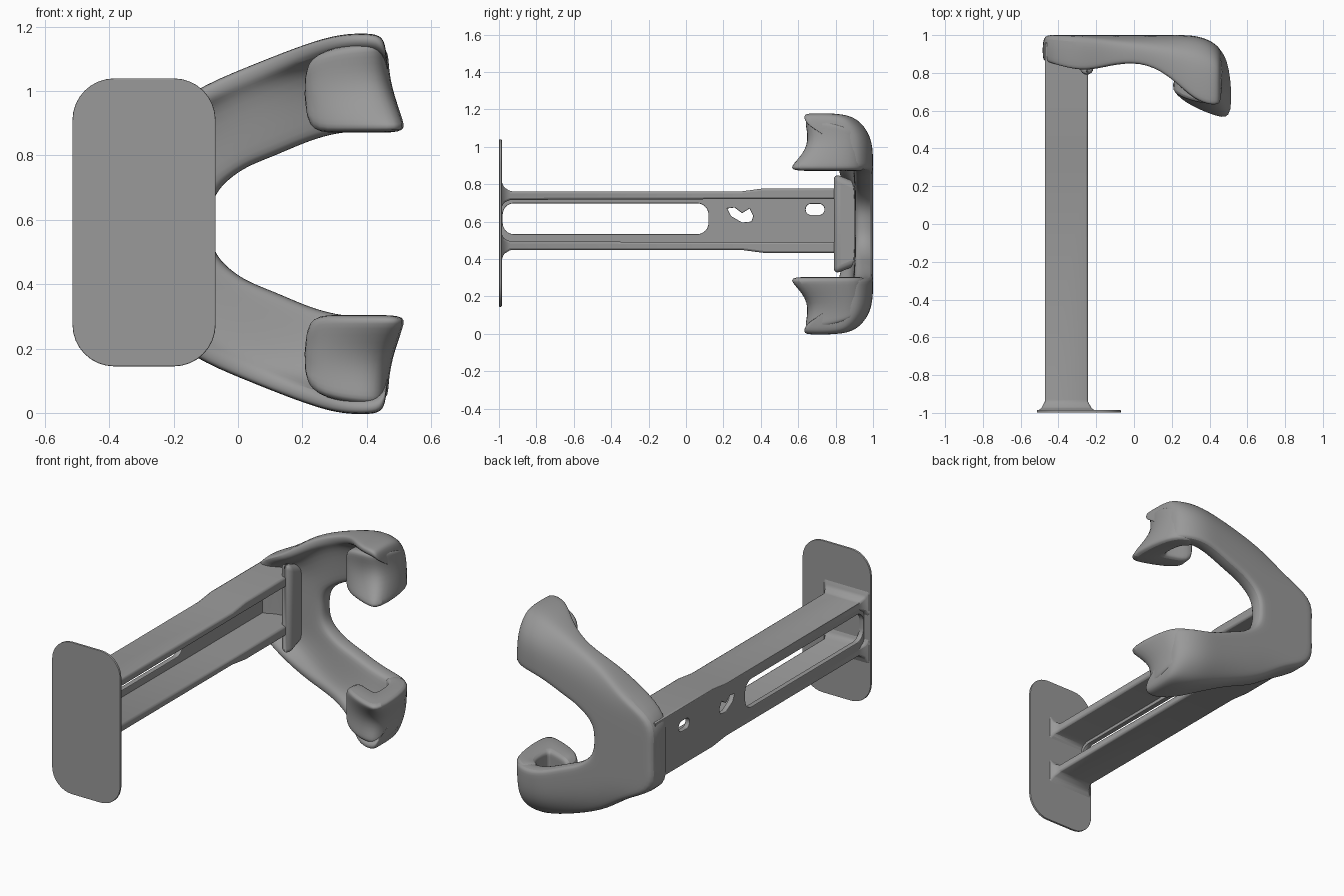
import bpy, bmesh, math
from mathutils import Vector

if "Cube" in bpy.data.objects:
    bpy.data.objects.remove(bpy.data.objects["Cube"])

C = 0.5875  # height of the mirror plane
GREY = bpy.data.materials.new("grey")
GREY.diffuse_color = (0.32, 0.32, 0.32, 1)
GREY.use_nodes = True
GREY.node_tree.nodes["Principled BSDF"].inputs["Base Color"].default_value = GREY.diffuse_color


def finish(ob, angle=40):
    ob.data.materials.clear()
    ob.data.materials.append(GREY)
    bpy.ops.object.select_all(action='DESELECT')
    ob.select_set(True)
    bpy.context.view_layer.objects.active = ob
    bpy.ops.object.shade_smooth_by_angle(angle=math.radians(angle))


def mesh_object(name, verts, faces):
    me = bpy.data.meshes.new(name)
    me.from_pydata(verts, [], faces)
    bm = bmesh.new()
    bm.from_mesh(me)
    bmesh.ops.recalc_face_normals(bm, faces=bm.faces)
    bm.to_mesh(me)
    bm.free()
    ob = bpy.data.objects.new(name, me)
    bpy.context.collection.objects.link(ob)
    ob.location.z = C
    return ob


def mirror_z(ob):
    m = ob.modifiers.new("mirror", 'MIRROR')
    m.use_axis = (False, False, True)
    m.use_clip = True
    m.merge_threshold = 0.002


def loft(name, rings, cap_start):
    # skin closed rings, mirror top to bottom, then smooth
    n = len(rings[0])
    verts = [(x, y, z - C) for r in rings for x, y, z in r]
    faces = [(i * n + j, i * n + (j + 1) % n, (i + 1) * n + (j + 1) % n, (i + 1) * n + j)
             for i in range(len(rings) - 1) for j in range(n)]
    faces.append(tuple(range((len(rings) - 1) * n, len(rings) * n)))
    if cap_start:
        faces.append(tuple(range(n)))
    ob = mesh_object(name, verts, faces)
    mirror_z(ob)
    s = ob.modifiers.new("smooth", 'SUBSURF')
    s.levels = s.render_levels = 2
    finish(ob, 80)
    return ob


def rounded(cx, cy, w, h, r, k=8):
    pts = []
    for q, (sx, sy) in enumerate([(1, 1), (-1, 1), (-1, -1), (1, -1)]):
        for i in range(k + 1):
            a = math.pi / 2 * (q + i / k)
            pts.append((cx + sx * (w / 2 - r) + r * math.cos(a),
                        cy + sy * (h / 2 - r) + r * math.sin(a)))
    return pts


def sheet(name, outlines, thick, loc, rot, bevel=0.004):
    # flat filled outline with holes, turned into a mesh
    cu = bpy.data.curves.new(name, 'CURVE')
    cu.dimensions = '2D'
    cu.fill_mode = 'BOTH'
    cu.extrude = thick / 2 - bevel
    cu.bevel_depth = bevel
    cu.bevel_resolution = 1
    cu.offset = -bevel
    for o in outlines:
        sp = cu.splines.new('POLY')
        sp.points.add(len(o) - 1)
        for p, (x, y) in zip(sp.points, o):
            p.co = (x, y, 0, 1)
        sp.use_cyclic_u = True
    ob = bpy.data.objects.new(name, cu)
    bpy.context.collection.objects.link(ob)
    ob.location, ob.rotation_euler = loc, rot
    bpy.ops.object.select_all(action='DESELECT')
    ob.select_set(True)
    bpy.context.view_layer.objects.active = ob
    bpy.ops.object.convert(target='MESH')
    finish(bpy.context.object)


H = math.pi / 2

# Front plate
sheet("front_plate", [rounded(-0.292, 0.592, 0.445, 0.895, 0.13)], 0.014,
      (0, -0.992, 0), (H, 0, 0), 0.003)

# Side web with long slot and two holes
edge = [(-0.99, 0.76), (0.3, 0.76), (0.42, 0.775), (0.96, 0.775)]
web = edge + [(y, 2 * 0.605 - z) for y, z in reversed(edge)]
heart = [(0.22, 0.67), (0.26, 0.675), (0.30, 0.645), (0.34, 0.67), (0.36, 0.63),
         (0.35, 0.60), (0.30, 0.595), (0.24, 0.63)]
sheet("side_web", [web, rounded(-0.43, 0.615, 1.1, 0.165, 0.06), heart,
                   rounded(0.69, 0.665, 0.1, 0.06, 0.029)], 0.03,
      (-0.457, 0, 0), (H, 0, H))

# Rails: flat bars that flare out into the front plate
stations = [(-0.99, 0.83, 0.665, 0.04), (-0.975, 0.785, 0.70, 0.018), (-0.94, 0.762, 0.716, 0.0),
            (0.3, 0.762, 0.72, 0.0), (0.42, 0.778, 0.72, 0.0), (0.96, 0.778, 0.72, 0.0)]
for name, flip in (("upper_rail", 1), ("lower_rail", -1)):
    v = []
    for y, zt, zb, f in stations:
        for x, z in ((-0.472 - f, zt), (-0.243 + f, zt), (-0.243 + f, zb), (-0.472 - f, zb)):
            v.append((x, y, 0.605 + flip * (z - 0.605) - C))
    f = [(i * 4 + j, i * 4 + (j + 1) % 4, i * 4 + 4 + (j + 1) % 4, i * 4 + 4 + j)
         for i in range(5) for j in range(4)] + [(0, 1, 2, 3), (20, 21, 22, 23)]
    rail = mesh_object(name, v, f)
    b = rail.modifiers.new("round", 'BEVEL')
    b.width, b.segments = 0.01, 2
    finish(rail)

# Hub and arms: L-shaped section swept along the C; columns are
# inner x, z, outer x, z, back y, flange front y, back chamfer
arm = [(-0.085, C, -0.475, C, 1.0, 0.86, 0.0),
       (-0.082, 0.65, -0.475, 0.66, 1.0, 0.86, 0.0),
       (-0.055, 0.70, -0.48, 0.80, 1.0, 0.86, 0.0),
       (-0.01, 0.74, -0.29, 0.88, 1.0, 0.80, 0.01),
       (0.04, 0.77, -0.14, 1.0, 1.0, 0.84, 0.04),
       (0.12, 0.80, 0.03, 1.07, 1.0, 0.86, 0.06),
       (0.22, 0.845, 0.18, 1.13, 1.0, 0.79, 0.09),
       (0.31, 0.87, 0.30, 1.17, 1.0, 0.67, 0.13),
       (0.39, 0.875, 0.39, 1.175, 0.98, 0.63, 0.14),
       (0.45, 0.88, 0.445, 1.17, 0.94, 0.63, 0.12),
       (0.48, 0.88, 0.462, 1.135, 0.89, 0.65, 0.08)]
rings = []
for xi, zi, xo, zo, yb, yf, ch in arm:
    sec = [(0.12, yb - 0.1), (0, yb - 0.09), (0, yb), (0.12, yb), (0.6, yb), (0.9, yb - ch * 0.5),
           (1.02, yb - ch), (1.02, yf + 0.02), (1.0, yf), (0.84, yf), (0.76, yb - 0.1 - ch * 0.4)]
    rings.append([(xi + (xo - xi) * t, y, zi + (zo - zi) * t) for t, y in sec])
loft("hub_and_arms", rings, False)

# Hook ends: wall that curls round the arm tip into a front lip; columns are
# outer x, y, inner x, y, top z, low-edge shift x, y
hook = [(0.32, 0.98, 0.32, 0.90, 1.03, 0, 0),
        (0.43, 0.95, 0.37, 0.88, 1.06, 0.02, 0),
        (0.475, 0.86, 0.39, 0.82, 1.12, 0.035, -0.01),
        (0.46, 0.67, 0.39, 0.73, 1.15, 0.07, -0.12),
        (0.41, 0.63, 0.37, 0.73, 1.15, 0.04, -0.07),
        (0.30, 0.65, 0.31, 0.75, 1.14, 0.0, -0.03),
        (0.19, 0.70, 0.21, 0.79, 1.10, 0.01, 0.0)]
rings = []
for xo, yo, xi, yi, zt, dx, dy in hook:
    zm = 0.99
    rings.append([(xo + dx, yo + dy, 0.87), (xo + dx, yo + dy, 0.90),
                  (xo + dx * 0.2, yo - dy * 0.35, zm + 0.02), (xo, yo, zt - 0.03), (xo, yo, zt),
                  (xi, yi, zt), (xi, yi, zt - 0.03), (xi, yi, zm),
                  (xi, yi, 0.90), (xi, yi, 0.87)])
loft("hook_ends", rings, True)

# Inner flange joining the rails to the hub
v = [(x, y, z) for x in (-0.285, -0.215) for y in (0.79, 0.96)
     for z in (-0.27 + (y - 0.79) * 0.4, 0.27 - (y - 0.79) * 0.4)]
fl = mesh_object("inner_flange", v, [(0, 1, 3, 2), (4, 5, 7, 6), (0, 1, 5, 4),
                                     (2, 3, 7, 6), (0, 2, 6, 4), (1, 3, 7, 5)])
b = fl.modifiers.new("round", 'BEVEL')
b.width, b.segments = 0.035, 4
finish(fl)
